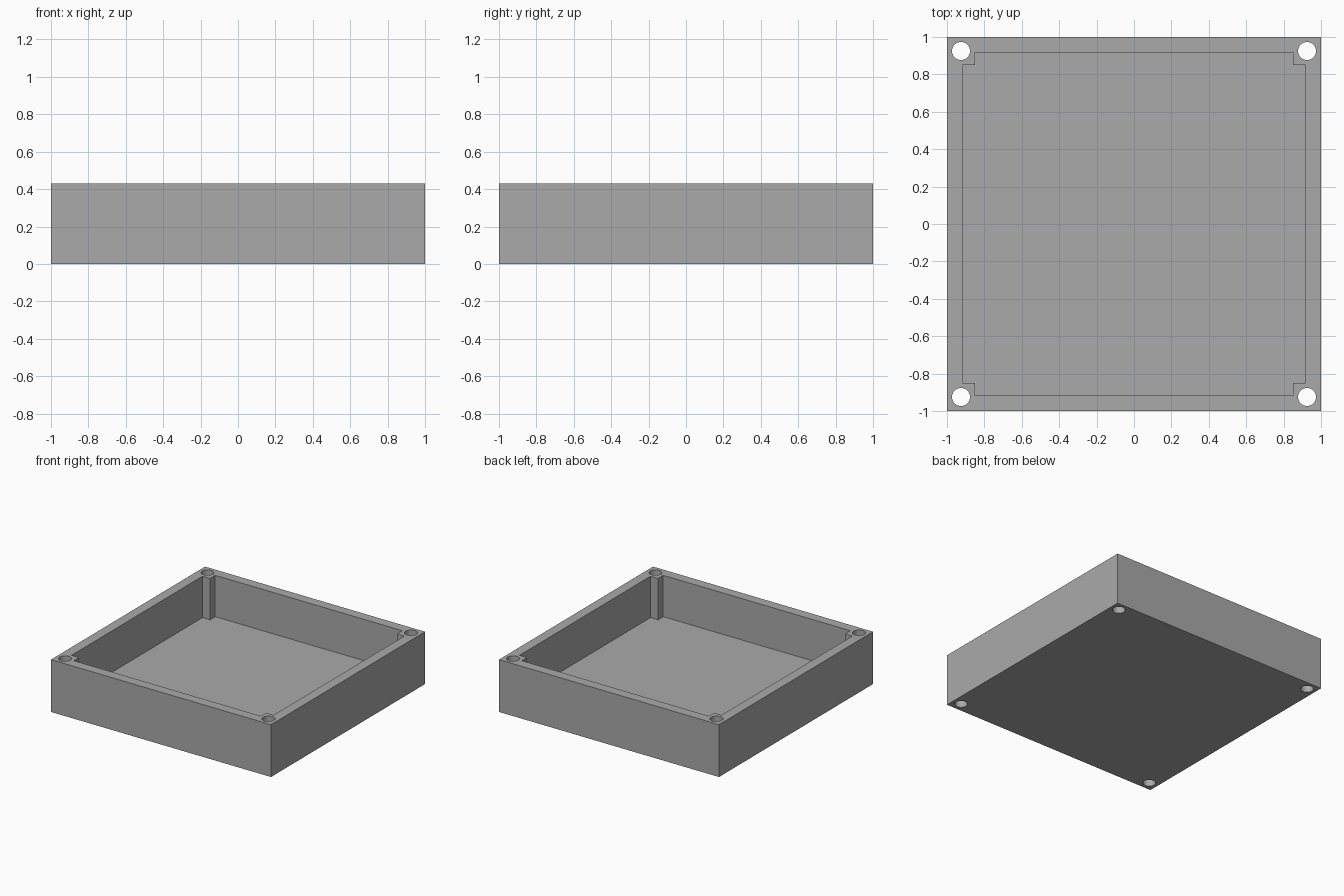
import bpy, bmesh
from mathutils import Matrix

HEIGHT, FLOOR = 0.43, 0.09
WALL, POST = 0.918, 0.85        # inner wall and corner post faces
HOLE, RADIUS = 0.925, 0.048     # screw hole centre and radius

if "Cube" in bpy.data.objects:
    bpy.data.objects.remove(bpy.data.objects["Cube"], do_unlink=True)

grey = bpy.data.materials.new("plain grey")
grey.use_nodes = True
colour = (0.4, 0.4, 0.4, 1)
grey.diffuse_color = colour
grey.node_tree.nodes["Principled BSDF"].inputs["Base Color"].default_value = colour


def make_object(name, bm):
    bmesh.ops.recalc_face_normals(bm, faces=bm.faces)
    mesh = bpy.data.meshes.new(name)
    bm.to_mesh(mesh)
    bm.free()
    mesh.materials.append(grey)
    obj = bpy.data.objects.new(name, mesh)
    bpy.context.collection.objects.link(obj)
    return obj


# Solid block for the open tray
bm = bmesh.new()
bmesh.ops.create_cube(bm, size=1, matrix=Matrix.Translation((0, 0, HEIGHT / 2))
                      @ Matrix.Diagonal((2, 2, HEIGHT, 1)))
tray = make_object("tray", bm)

# Cavity cutter: a square with a notch at each corner, leaving the posts
bm = bmesh.new()
notch = [(WALL, POST), (POST, POST), (POST, WALL)]
outline = []
for turn in range(4):
    outline += notch
    notch = [(-y, x) for x, y in notch]
base = bm.faces.new([bm.verts.new((x, y, FLOOR)) for x, y in outline])
top = bmesh.ops.extrude_face_region(bm, geom=[base])["geom"]
bmesh.ops.translate(bm, vec=(0, 0, HEIGHT),
                    verts=[v for v in top if isinstance(v, bmesh.types.BMVert)])

# Round screw holes through all four posts
for x in (-HOLE, HOLE):
    for y in (-HOLE, HOLE):
        bmesh.ops.create_cone(bm, cap_ends=True, segments=48, radius1=RADIUS,
                              radius2=RADIUS, depth=2,
                              matrix=Matrix.Translation((x, y, 0)))
cutter = make_object("cavity_cutter", bm)
cutter.hide_render = True

# Cut the block, then remove the helper
cut = tray.modifiers.new("hollow", "BOOLEAN")
cut.operation = "DIFFERENCE"
cut.solver = "EXACT"
cut.object = cutter
bpy.ops.object.select_all(action="DESELECT")
tray.select_set(True)
bpy.context.view_layer.objects.active = tray
bpy.ops.object.modifier_apply(modifier=cut.name)
bpy.data.objects.remove(cutter, do_unlink=True)
bpy.ops.object.shade_smooth_by_angle()
